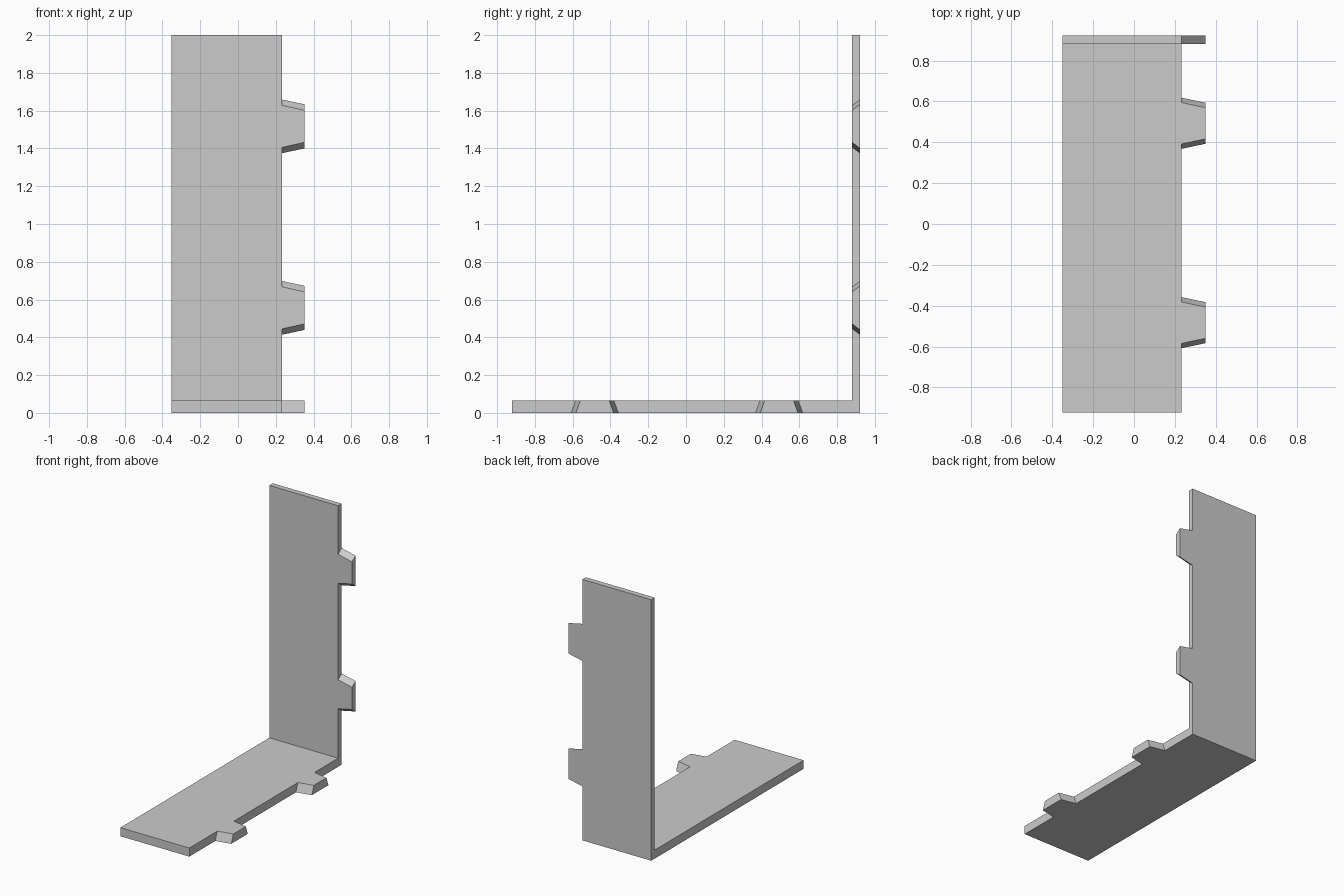
import bpy, bmesh
from mathutils import Vector

if "Cube" in bpy.data.objects:
    bpy.data.objects.remove(bpy.data.objects["Cube"])

X0, X1, X2 = -0.351, 0.233, 0.351      # left edge, right edge, tab tip
YF, YW, YB = -0.922, 0.88, 0.922       # floor front, wall front, back
FLOOR_T, TOP = 0.066, 2.0

grey = bpy.data.materials.new("light grey")
grey.diffuse_color = (0.6, 0.6, 0.6, 1)
grey.use_nodes = True
grey.node_tree.nodes["Principled BSDF"].inputs["Base Color"].default_value = grey.diffuse_color


def finish(name, bm):
    bmesh.ops.recalc_face_normals(bm, faces=bm.faces)
    mesh = bpy.data.meshes.new(name)
    bm.to_mesh(mesh)
    bm.free()
    mesh.materials.append(grey)
    bpy.context.collection.objects.link(bpy.data.objects.new(name, mesh))


# L-shaped body: side profile extruded across x
bm = bmesh.new()
profile = [(YF, 0), (YB, 0), (YB, TOP), (YW, TOP), (YW, FLOOR_T), (YF, FLOOR_T)]
side = bm.faces.new([bm.verts.new((X0, y, z)) for y, z in profile])
ext = bmesh.ops.extrude_face_region(bm, geom=[side])
bmesh.ops.translate(bm, vec=(X1 - X0, 0, 0),
                    verts=[v for v in ext["geom"] if isinstance(v, bmesh.types.BMVert)])
finish("angle_body", bm)


def tab(name, centre, along, outer, inner, outer_half, inner_half):
    """Tapered tab; outer/inner are the two skins, halves are (root, tip)."""
    bm = bmesh.new()
    rings = []
    for i, x in enumerate((X1, X2)):
        ring = []
        for skin, half, s in ((outer, outer_half, -1), (outer, outer_half, 1),
                              (inner, inner_half, 1), (inner, inner_half, -1)):
            p = Vector(skin) + Vector(along) * (centre + s * half[i])
            p.x = x
            ring.append(bm.verts.new(p))
        rings.append(ring)
    root, tip = rings
    bm.faces.new(root)
    bm.faces.new(tip)
    for i in range(4):
        j = (i + 1) % 4
        bm.faces.new((root[i], root[j], tip[j], tip[i]))
    finish(name, bm)


# Tabs on the wall edge (wider at the back) and floor edge (wider underneath)
for label, z, y in (("upper", 1.517, 0.493), ("lower", 0.556, -0.483)):
    tab(label + "_wall_tab", z, (0, 0, 1), (0, YB, 0), (0, YW, 0),
        (0.142, 0.117), (0.111, 0.085))
    side_name = "rear" if y > 0 else "front"
    tab(side_name + "_floor_tab", y, (0, 1, 0), (0, 0, 0), (0, 0, FLOOR_T),
        (0.125, 0.100), (0.101, 0.076))
